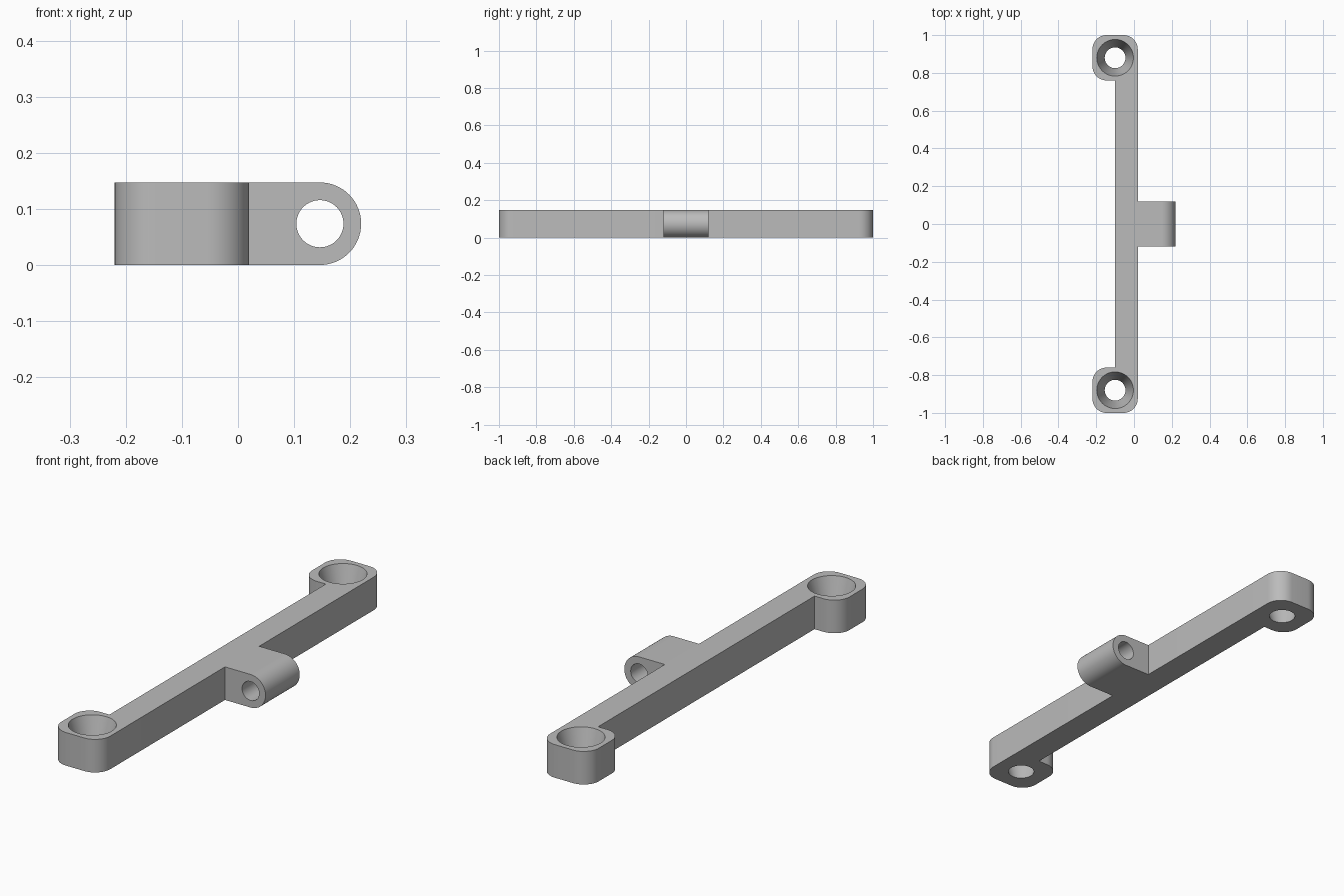
import bpy, bmesh, math
from mathutils import Matrix, Vector

cube = bpy.data.objects.get("Cube")
if cube:
    bpy.data.objects.remove(cube, do_unlink=True)

H = 0.147           # overall thickness
PAD_Y = 0.88        # end pad centre along the bar
PAD_X = -0.10       # end pad centre across the bar
LUG_X = 0.146       # centre of the lug's round end

grey = bpy.data.materials.new("plain grey")
grey.use_nodes = True
grey.diffuse_color = (0.5, 0.5, 0.5, 1)
grey.node_tree.nodes["Principled BSDF"].inputs["Base Color"].default_value = (0.5, 0.5, 0.5, 1)


def make_object(name, bm):
    bmesh.ops.recalc_face_normals(bm, faces=bm.faces)
    mesh = bpy.data.meshes.new(name)
    bm.to_mesh(mesh)
    bm.free()
    mesh.materials.append(grey)
    obj = bpy.data.objects.new(name, mesh)
    bpy.context.collection.objects.link(obj)
    return obj


def prism(name, points, direction):
    """Extrude a closed outline along a direction."""
    bm = bmesh.new()
    face = bm.faces.new([bm.verts.new(p) for p in points])
    ext = bmesh.ops.extrude_face_region(bm, geom=[face])
    verts = [g for g in ext["geom"] if isinstance(g, bmesh.types.BMVert)]
    bmesh.ops.translate(bm, verts=verts, vec=Vector(direction))
    return make_object(name, bm)


def cone(name, r_low, r_high, depth, matrix):
    bm = bmesh.new()
    bmesh.ops.create_cone(bm, cap_ends=True, segments=64, radius1=r_low,
                          radius2=r_high, depth=depth, matrix=matrix)
    return make_object(name, bm)


def arc(cx, cy, r, start, end, steps):
    """Points on an arc, angles in degrees."""
    angles = [math.radians(start + (end - start) * i / steps) for i in range(steps + 1)]
    return [(cx + r * math.cos(a), cy + r * math.sin(a)) for a in angles]


def boolean(target, tool, operation):
    """Combine two parts and remove the tool."""
    bpy.context.view_layer.objects.active = target
    mod = target.modifiers.new("combine", "BOOLEAN")
    mod.operation, mod.solver, mod.object = operation, "EXACT", tool
    bpy.ops.object.modifier_apply(modifier=mod.name)
    bpy.data.objects.remove(tool, do_unlink=True)


# Bar with a rounded pad at each end, drawn as one outline
R, HALF = 0.075, 0.12
inner, outer = HALF - R, PAD_Y + HALF - R
back_end = [(PAD_X, PAD_Y - HALF)]
back_end += arc(PAD_X - inner, PAD_Y - inner, R, 270, 180, 12)
back_end += arc(PAD_X - inner, outer, R, 180, 90, 12)
back_end += arc(PAD_X + inner, outer, R, 90, 0, 12)
outline = back_end + [(x, -y) for x, y in reversed(back_end)]
bracket = prism("bracket", [(x, y, 0) for x, y in outline], (0, 0, H))

# Side lug with a round end
profile = [(-0.04, 0)] + arc(LUG_X, H / 2, H / 2, -90, 90, 32) + [(-0.04, H)]
lug = prism("side_lug", [(x, -0.12, z) for x, z in profile], (0, 0.24, 0))
boolean(bracket, lug, "UNION")

# Cross hole through the lug
turn = Matrix.Translation((LUG_X, 0, H / 2)) @ Matrix.Rotation(math.pi / 2, 4, "X")
boolean(bracket, cone("lug_hole", 0.042, 0.042, 0.4, turn), "DIFFERENCE")

# Tapered screw holes in the pads, wide at the top
LOW, HIGH, EXTRA = 0.055, 0.097, 0.02
slope = (HIGH - LOW) / H * EXTRA
for side in (-1, 1):
    place = Matrix.Translation((PAD_X, side * PAD_Y, H / 2))
    tool = cone("screw_hole", LOW - slope, HIGH + slope, H + 2 * EXTRA, place)
    boolean(bracket, tool, "DIFFERENCE")

# Smooth the rounds and keep the edges crisp
bpy.ops.object.select_all(action="DESELECT")
bracket.select_set(True)
bpy.context.view_layer.objects.active = bracket
bpy.ops.object.shade_smooth_by_angle(angle=math.radians(30))
